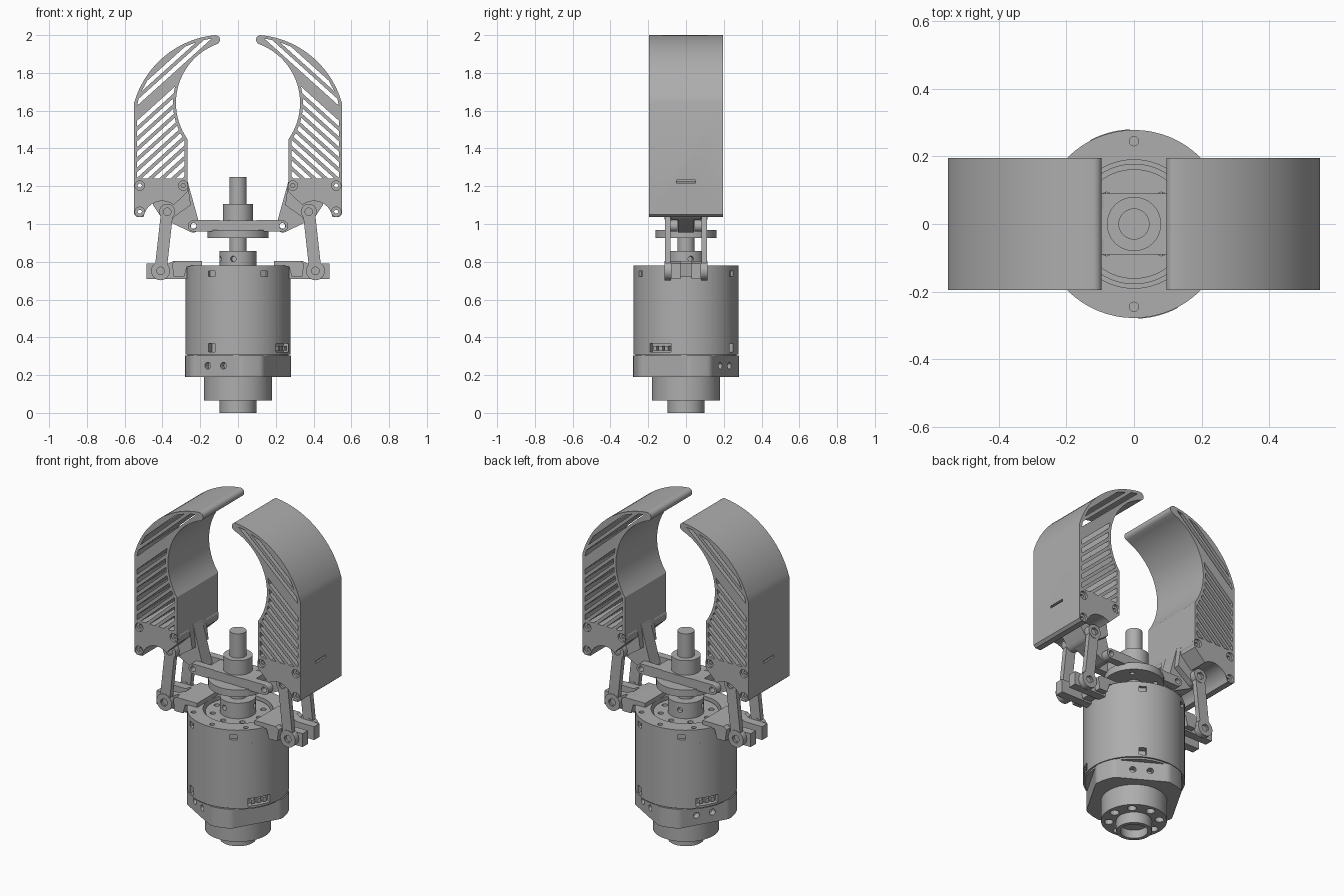
import bpy, bmesh, math
from mathutils import Matrix, Vector

cube = bpy.data.objects.get("Cube")
if cube:
    bpy.data.objects.remove(cube)

grey = bpy.data.materials.new("machined_grey")
grey.use_nodes = True
grey.diffuse_color = (0.42, 0.42, 0.42, 1)
grey.node_tree.nodes["Principled BSDF"].inputs["Base Color"].default_value = (0.42, 0.42, 0.42, 1)


# ---- helpers ----
def circle(x, y, r, n=24):
    return [(x + r * math.cos(2 * math.pi * i / n), y + r * math.sin(2 * math.pi * i / n)) for i in range(n)]


def ring(radius, r, count, phase=0):
    """Small holes spaced on a bolt circle."""
    return [circle(radius * math.cos(phase + i * math.tau / count),
                   radius * math.sin(phase + i * math.tau / count), r, 12) for i in range(count)]


def arc(a, b, c, n=18):
    """Points of the circular arc through three points."""
    ax, ay, bx, by, cx, cy = *a, *b, *c
    d = 2 * (ax * (by - cy) + bx * (cy - ay) + cx * (ay - by))
    sa, sb, sc = ax * ax + ay * ay, bx * bx + by * by, cx * cx + cy * cy
    u = (sa * (by - cy) + sb * (cy - ay) + sc * (ay - by)) / d
    v = (sa * (cx - bx) + sb * (ax - cx) + sc * (bx - ax)) / d
    r = math.hypot(ax - u, ay - v)
    t0, t1 = math.atan2(ay - v, ax - u), math.atan2(cy - v, cx - u)
    if d > 0 and t1 < t0:
        t1 += math.tau
    if d < 0 and t1 > t0:
        t1 -= math.tau
    return [(u + r * math.cos(t0 + (t1 - t0) * i / n), v + r * math.sin(t0 + (t1 - t0) * i / n)) for i in range(n + 1)]


def capsule(a, b, r, n=12):
    t = math.atan2(b[1] - a[1], b[0] - a[0])
    ends = [(b, t - math.pi / 2), (a, t + math.pi / 2)]
    return [(p[0] + r * math.cos(s + math.pi * i / n), p[1] + r * math.sin(s + math.pi * i / n))
            for p, s in ends for i in range(n + 1)]


def finish(name, mesh):
    mesh.materials.clear()
    mesh.materials.append(grey)
    ob = bpy.data.objects.new(name, mesh)
    bpy.context.collection.objects.link(ob)
    bpy.ops.object.select_all(action='DESELECT')
    ob.select_set(True)
    bpy.context.view_layer.objects.active = ob
    bpy.ops.object.shade_smooth_by_angle(angle=math.radians(28))
    return ob


def plate(name, loops, lo, hi, upright=False, turn=0):
    """Fill an outline with holes and extrude it along z, or along y when upright."""
    cu = bpy.data.curves.new(name, 'CURVE')
    cu.dimensions, cu.fill_mode, cu.extrude = '2D', 'BOTH', (hi - lo) / 2
    for loop in loops:
        sp = cu.splines.new('POLY')
        sp.points.add(len(loop) - 1)
        for p, (x, y) in zip(sp.points, loop):
            p.co = (x, y, 0, 1)
        sp.use_cyclic_u = True
    tmp = bpy.data.objects.new("profile", cu)
    bpy.context.collection.objects.link(tmp)
    dg = bpy.context.evaluated_depsgraph_get()
    mesh = bpy.data.meshes.new_from_object(tmp.evaluated_get(dg))
    bpy.data.objects.remove(tmp)
    mid = (lo + hi) / 2
    place = Matrix.Translation((0, mid, 0)) @ Matrix.Rotation(math.pi / 2, 4, 'X') if upright else Matrix.Translation((0, 0, mid))
    mesh.transform(Matrix.Rotation(turn, 4, 'Z') @ place)
    bm = bmesh.new()
    bm.from_mesh(mesh)
    bmesh.ops.remove_doubles(bm, verts=bm.verts, dist=0.0001)
    bmesh.ops.recalc_face_normals(bm, faces=bm.faces)
    bm.to_mesh(mesh)
    bm.free()
    return finish(name, mesh)


def disc(name, r, lo, hi, holes=()):
    return plate(name, [circle(0, 0, r, 64), *holes], lo, hi)


def cut(ob, matrices, round_hole=False):
    """Subtract unit boxes or cylinders placed by the matrices."""
    bm = bmesh.new()
    for m in matrices:
        if round_hole:
            bmesh.ops.create_cone(bm, cap_ends=True, segments=16, radius1=0.5, radius2=0.5, depth=1, matrix=m)
        else:
            bmesh.ops.create_cube(bm, size=1, matrix=m)
    me = bpy.data.meshes.new("cutter")
    bm.to_mesh(me)
    bm.free()
    tool = bpy.data.objects.new("cutter", me)
    bpy.context.collection.objects.link(tool)
    mod = ob.modifiers.new("cut", 'BOOLEAN')
    mod.object, mod.operation, mod.solver = tool, 'DIFFERENCE', 'EXACT'
    bpy.context.view_layer.objects.active = ob
    bpy.ops.object.modifier_move_to_index(modifier=mod.name, index=0)
    bpy.ops.object.modifier_apply(modifier=mod.name)
    bpy.data.objects.remove(tool)


def side(angle, r, z, size, shift=0):
    """Box facing outward on the motor wall: size is (depth, width, height)."""
    return (Matrix.Rotation(math.radians(angle), 4, 'Z') @ Matrix.Translation((r, shift, z))
            @ Matrix.Diagonal((*size, 1)))


# ---- motor ----
disc("rear_boss", 0.097, 0, 0.07, [circle(0, 0, 0.075, 48)])
disc("rear_boss_floor", 0.08, 0.05, 0.07)
disc("rear_housing", 0.18, 0.065, 0.1, [circle(0, 0, 0.09, 48)] + ring(0.138, 0.025, 8))
disc("rear_housing_wall", 0.18, 0.1, 0.2)

# collar: round with four flats
flats = [math.radians(60 + 90 * k) for k in range(4)]
collar = []
for x, y in circle(0, 0, 0.28, 120):
    s = min(1, *[0.237 / max(0.01, x * math.cos(a) + y * math.sin(a)) for a in flats])
    collar.append((x * s, y * s))
collar = plate("rear_collar", [collar], 0.19, 0.305)
cut(collar, [side(a, 0.23, 0.25, (1, 1, 1), s) @ Matrix.Rotation(math.pi / 2, 4, 'Y') @ Matrix.Diagonal((0.036, 0.036, 0.06, 1))
             for a in (60, 240, 150) for s in (-0.048, 0.048)], True)
disc("seam", 0.268, 0.3, 0.315)
body = disc("motor_body", 0.278, 0.31, 0.7)
cut(body, [side(-30, 0.27, 0.345, (0.06, 0.13, 0.045)), side(150, 0.27, 0.345, (0.06, 0.13, 0.045)),
           side(60, 0.27, 0.345, (0.06, 0.04, 0.045)), side(240, 0.27, 0.345, (0.06, 0.04, 0.045))])
for a in (-30, 150):
    for s in (-0.035, 0, 0.035):
        bm = bmesh.new()
        bmesh.ops.create_cube(bm, size=1, matrix=side(a, 0.255, 0.343, (0.03, 0.022, 0.024), s))
        me = bpy.data.meshes.new("connector_pin")
        bm.to_mesh(me)
        bm.free()
        finish("connector_pin", me)
rim = disc("motor_rim", 0.278, 0.7, 0.78, [circle(0, 0, 0.19, 64)] + ring(0.245, 0.014, 8, math.pi / 2))
cut(rim, [side(a, 0.275, 0.737, (0.03, 0.04, 0.03)) for a in (60, 120, 240, 300)])
disc("output_face", 0.178, 0.69, 0.765, ring(0.14, 0.016, 8))

# ---- spindle ----
coupling = disc("coupling", 0.098, 0.76, 0.858)
cut(coupling, [Matrix.Rotation(math.radians(a), 4, 'Z') @ Matrix.Translation((0.1, 0, 0.815)) @ Matrix.Rotation(math.pi / 2, 4, 'Y')
               @ Matrix.Diagonal((0.03, 0.03, 0.06, 1)) for a in (15, 105, 195, 255)], True)
disc("spindle", 0.046, 0.85, 1.25)
disc("spindle_collar", 0.08, 1.01, 1.105)

# ---- sliding crosshead ----
disc("crosshead_flange", 0.162, 0.925, 0.967, ring(0.115, 0.013, 4, math.pi / 4))
plate("crosshead_block", [[(-0.15, -0.09), (0.15, -0.09), (0.15, 0.09), (-0.15, 0.09)]], 0.96, 1.018)
HINGE, KNEE, ANKLE = (0.235, 0.99), (0.375, 1.065), (0.41, 0.752)

# finger outline and the region that holds its slots
outer = arc((0.55, 1.64), (0.435, 1.845), (0.12, 2.0))
tip = arc((0.12, 2.0), (0.095, 1.978), (0.11, 1.953), 6)
inner = arc((0.11, 1.953), (0.315, 1.735), (0.268, 1.45), 24)
under = arc((0.5, 1.037), (0.42, 1.12), (0.34, 1.1), 10)[::-1]
outline = outer + tip[1:] + inner[1:] + [(0.268, 1.17)] + under + [(0.535, 1.037), (0.55, 1.05)]
cell = [Vector(p) for p in outer + tip[1:] + inner[1:] + [(0.268, 1.225), (0.55, 1.225)]]
inset = []
for i, p in enumerate(cell):
    e0, e1 = (p - cell[i - 1]).normalized(), (cell[(i + 1) % len(cell)] - p).normalized()
    n0, n1 = Vector((-e0.y, e0.x)), Vector((-e1.y, e1.x))
    inset.append(p + (n0 + n1) * 0.016 / max(0.5, 1 + n0.dot(n1)))
along = Vector((math.cos(math.radians(42)), -math.sin(math.radians(42))))
up = Vector((-along.y, along.x))


def crossings(c):
    hits = []
    for i, q in enumerate(inset):
        p = inset[i - 1]
        a, b = p.dot(up) - c, q.dot(up) - c
        if a * b < 0:
            hits.append((p + (q - p) * a / (a - b)).dot(along))
    return sorted(hits)


slots, level = [], 1.08
while level < 1.75:
    lo, hi = crossings(level), crossings(level + 0.022)
    if len(lo) == len(hi):
        for i in range(0, len(lo) - 1, 2):
            if min(lo[i + 1] - lo[i], hi[i + 1] - hi[i]) > 0.015:
                slots.append([tuple(along * t + up * c) for t, c in
                              ((lo[i], level), (lo[i + 1], level), (hi[i + 1], level + 0.022), (hi[i], level + 0.022))])
    level += 0.0405

# ---- two opposite finger assemblies ----
screws = [(0.29, 1.203), (0.52, 1.203), (0.52, 1.065)]
for tag, turn in (("left", 0), ("right", math.pi)):
    finger = plate(tag + "_finger", [outline, *slots, *[circle(*s, 0.025) for s in screws]], -0.195, 0.195, True, turn)
    cut(finger, [Matrix.Rotation(turn, 4, 'Z') @ Matrix.Translation((0.55, 0, 1.225)) @ Matrix.Diagonal((0.03, 0.1, 0.014, 1))])
    for s in screws:
        plate(tag + "_finger_screw", [circle(*s, 0.026), circle(*s, 0.012, 6)], -0.18, 0.18, True, turn)
    # bracket under the finger, reaching in to the crosshead
    plate(tag + "_bracket", [[(0.268, 1.23), (0.45, 1.23), (0.45, 1.1)] + arc((0.41, 1.04), (0.375, 1.02), (0.335, 1.04), 6)
                             + [(0.25, 1.1)]], -0.078, 0.078, True, turn)
    plate(tag + "_bracket_arm", [[(0.268, 1.23), (0.4, 1.1), (0.39, 1.025)] + arc((0.25, 0.957), (0.225, 0.957), (0.2, 0.99), 6)
                                 + [(0.21, 1.02)], circle(*HINGE, 0.015)], -0.043, 0.043, True, turn)
    for sgn in (-1, 1):
        def pair(name, loops, a, b):
            plate(tag + name, loops, min(sgn * a, sgn * b), max(sgn * a, sgn * b), True, turn)
        pair("_crosshead_fork", [capsule((0.1, 0.99), HINGE, 0.03), circle(*HINGE, 0.016)], 0.045, 0.09)
        # link: straight bar with round eyes
        pair("_link_bar", [capsule(KNEE, ANKLE, 0.032), circle(*KNEE, 0.02), circle(*ANKLE, 0.02)], 0.082, 0.112)
        for eye, r in ((KNEE, 0.042), (ANKLE, 0.05)):
            pair("_link_eye", [circle(*eye, r), circle(*eye, 0.023)], 0.08, 0.115)
            pair("_link_pin", [circle(*eye, 0.024)], 0.03, 0.1)
        pair("_mount_lug", [[(0.27, 0.71), (0.485, 0.71), (0.485, 0.79), (0.37, 0.79), (0.34, 0.805), (0.27, 0.805)]], 0.03, 0.08)
    # mount foot on the motor rim
    plate(tag + "_mount_foot", [[(0.19, 0.775), (0.27, 0.775), (0.285, 0.72), (0.34, 0.72), (0.35, 0.79), (0.33, 0.805), (0.19, 0.805)]],
          -0.115, 0.115, True, turn)
